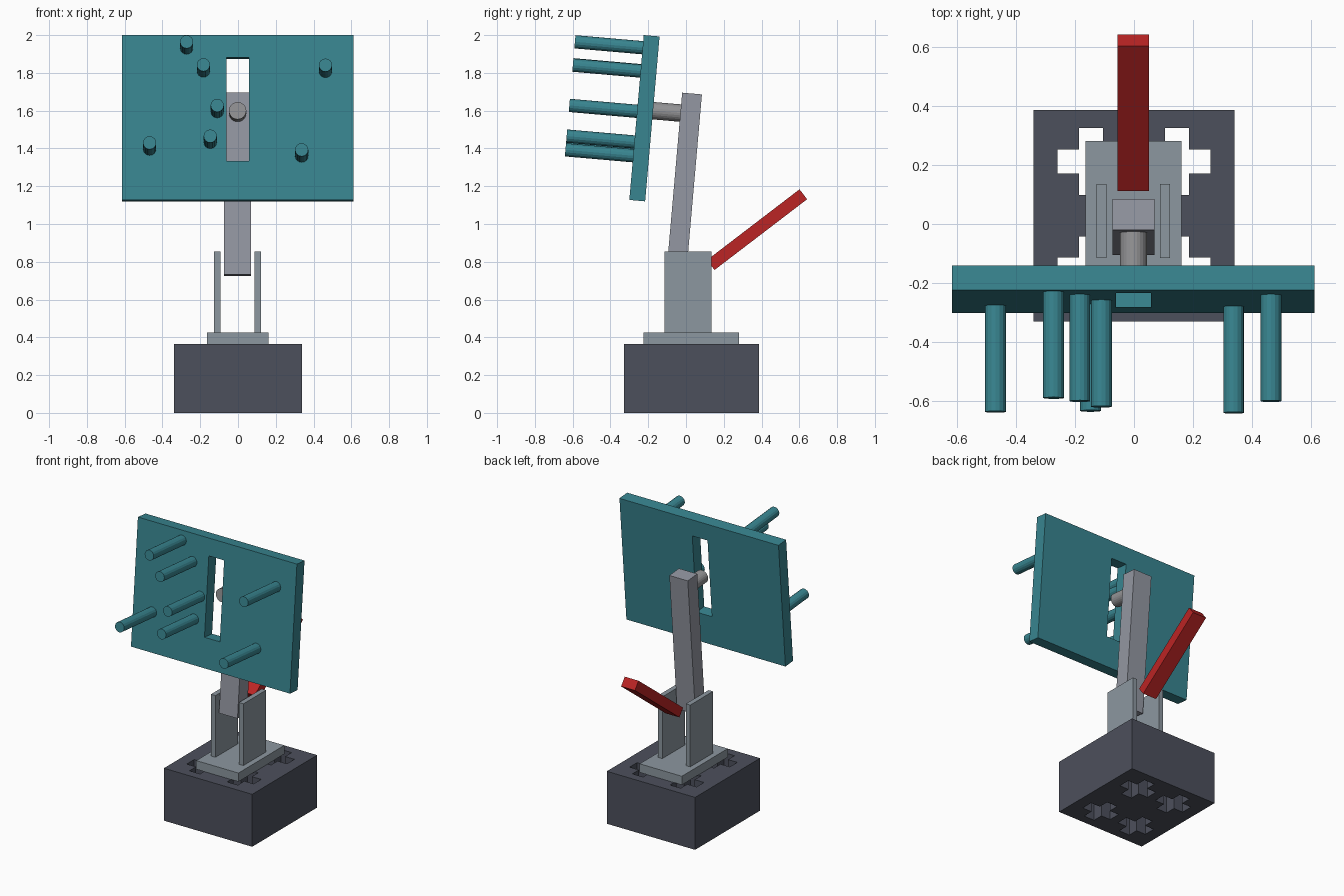
import bpy, bmesh
from math import radians
from mathutils import Matrix, Vector

if "Cube" in bpy.data.objects:
    bpy.data.objects.remove(bpy.data.objects["Cube"], do_unlink=True)


def material(name, color):
    mat = bpy.data.materials.new(name)
    mat.use_nodes = True
    mat.diffuse_color = (*color, 1)
    mat.node_tree.nodes["Principled BSDF"].inputs["Base Color"].default_value = (*color, 1)
    return mat


TEAL = material("teal", (0.040, 0.235, 0.280))
DARK = material("dark slate", (0.073, 0.080, 0.107))
GREY = material("cool grey", (0.265, 0.310, 0.350))
ARM_GREY = material("light grey", (0.295, 0.310, 0.360))
ROD_GREY = material("neutral grey", (0.290, 0.290, 0.300))
RED = material("red", (0.500, 0.018, 0.018))


def add_object(name, bm, mat, matrix):
    bmesh.ops.recalc_face_normals(bm, faces=bm.faces)
    mesh = bpy.data.meshes.new(name)
    bm.to_mesh(mesh)
    bm.free()
    obj = bpy.data.objects.new(name, mesh)
    obj.matrix_world = matrix
    bpy.context.collection.objects.link(obj)
    if mat:
        mesh.materials.append(mat)
    return obj


def frame(center, tilt=0):
    return Matrix.Translation(center) @ Matrix.Rotation(radians(tilt), 4, "X")


def box(name, size, center, mat, tilt=0):
    bm = bmesh.new()
    bmesh.ops.create_cube(bm, size=1)
    bmesh.ops.scale(bm, vec=size, verts=bm.verts)
    return add_object(name, bm, mat, frame(center, tilt))


def peg(name, radius, length, tip, mat, sides):
    """Round bar along local y, tilted with the arm, its front end at tip."""
    bm = bmesh.new()
    bmesh.ops.create_cone(bm, cap_ends=True, segments=sides, radius1=radius,
                          radius2=radius, depth=length)
    bmesh.ops.rotate(bm, matrix=Matrix.Rotation(radians(90), 3, "X"), verts=bm.verts)
    bmesh.ops.translate(bm, vec=(0, length / 2, 0), verts=bm.verts)
    return add_object(name, bm, mat, frame(tip, TILT))


def cut(target, cutter):
    cutter.hide_render = True
    mod = target.modifiers.new("cut", "BOOLEAN")
    mod.operation = "DIFFERENCE"
    mod.solver = "EXACT"
    mod.object = cutter
    bpy.context.view_layer.objects.active = target
    bpy.ops.object.modifier_apply(modifier=mod.name)
    bpy.data.objects.remove(cutter, do_unlink=True)


def plus_cutter(center, half, reach):
    """Plus-shaped prism made from one quarter of its outline, turned four times."""
    bm = bmesh.new()
    outline = []
    for quarter in range(4):
        turn = Matrix.Rotation(radians(90 * quarter), 3, "Z")
        for x, y in ((reach, -half), (reach, half), (half, half)):
            outline.append(bm.verts.new(turn @ Vector((x, y, -0.1))))
    face = bm.faces.new(outline)
    top = bmesh.ops.extrude_face_region(bm, geom=[face])["geom"]
    bmesh.ops.translate(bm, vec=(0, 0, 0.6),
                        verts=[v for v in top if isinstance(v, bmesh.types.BMVert)])
    return add_object("plus_cutter", bm, None, frame(center))


TILT = -5

# Base block with four plus-shaped through holes
base = box("base_block", (0.68, 0.715, 0.365), (0, 0.028, 0.1825), DARK)
for x in (-0.145, 0.145):
    for y in (-0.155, 0.211):
        cut(base, plus_cutter((x, y, 0), 0.041, 0.113))

# Mounting plate and the two upright cheeks
box("mounting_plate", (0.325, 0.505, 0.06), (-0.002, 0.028, 0.395), GREY)
for side, x in (("left", 0.105), ("right", -0.11)):
    box(side + "_cheek", (0.034, 0.25, 0.43), (x, 0.01, 0.64), GREY)

# Leaning arm, red lever and the rod that carries the panel
box("arm", (0.142, 0.105, 0.965), (-0.002, -0.01, 1.21), ARM_GREY, TILT)
box("lever", (0.106, 0.617, 0.066), (-0.002, 0.376, 0.97), RED, 37.4)
peg("panel_rod", 0.046, 0.17, (-0.002, -0.175, 1.60), ROD_GREY, 24)

# Tilted panel with an upright slot
panel_center = (-0.002, -0.22, 1.56)
panel_frame = frame(panel_center, TILT)
panel = box("panel", (1.225, 0.084, 0.876), panel_center, TEAL, TILT)
cut(panel, box("slot_cutter", (0.118, 0.3, 0.551),
               panel_frame @ Vector((0, 0, 0.044)), None, TILT))

# Pegs scattered over the panel front: sideways and upward offsets
peg_spots = [(-0.27, 0.371), (-0.181, 0.249), (-0.108, 0.033), (-0.145, -0.13),
             (-0.466, -0.166), (0.465, 0.247), (0.339, -0.203)]
for i, (x, v) in enumerate(peg_spots):
    peg(f"peg_{i + 1}", 0.035, 0.4, panel_frame @ Vector((x, -0.402, v)), TEAL, 16)
